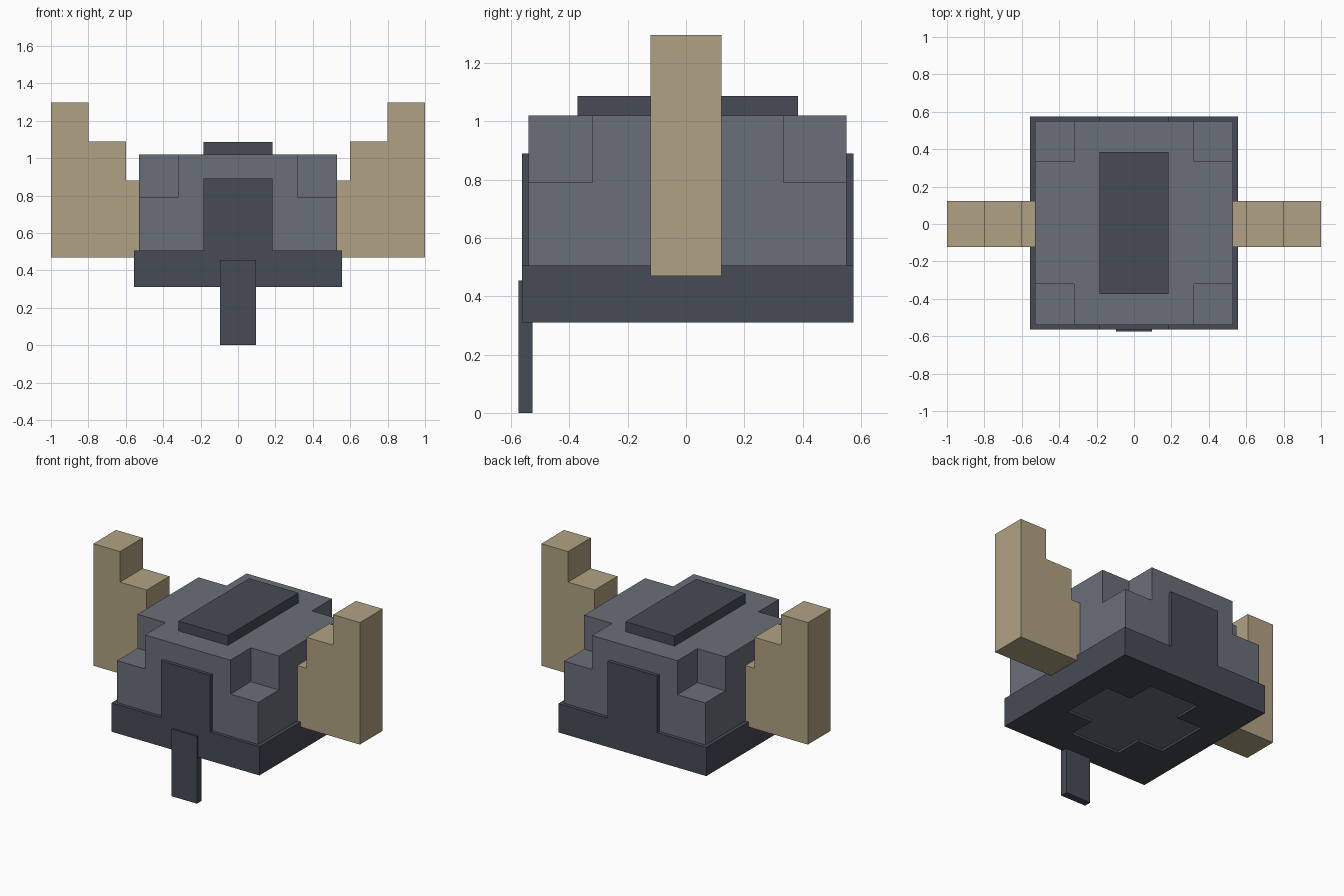
import bpy, bmesh
from mathutils import Vector

if "Cube" in bpy.data.objects:
    bpy.data.objects.remove(bpy.data.objects["Cube"])


def material(name, rgb):
    m = bpy.data.materials.new(name)
    m.diffuse_color = (*rgb, 1)
    m.use_nodes = True
    m.node_tree.nodes["Principled BSDF"].inputs["Base Color"].default_value = m.diffuse_color
    return m


steel = material("steel", (0.144, 0.156, 0.188))
iron = material("dark_iron", (0.061, 0.069, 0.089))
bone = material("bone", (0.434, 0.361, 0.227))


def prism(name, points, offset, mat=None):
    """Extrude a closed 3D outline by the offset vector."""
    bm = bmesh.new()
    face = bm.faces.new([bm.verts.new(p) for p in points])
    out = bmesh.ops.extrude_face_region(bm, geom=[face], use_keep_orig=True)
    moved = [v for v in out["geom"] if isinstance(v, bmesh.types.BMVert)]
    bmesh.ops.translate(bm, verts=moved, vec=Vector(offset))
    bmesh.ops.recalc_face_normals(bm, faces=bm.faces)
    mesh = bpy.data.meshes.new(name)
    bm.to_mesh(mesh)
    bm.free()
    if mat:
        mesh.materials.append(mat)
    obj = bpy.data.objects.new(name, mesh)
    bpy.context.collection.objects.link(obj)
    return obj


def box(name, x, y, z, mat=None):
    pts = [(x[0], y[0], z[0]), (x[1], y[0], z[0]), (x[1], y[1], z[0]), (x[0], y[1], z[0])]
    return prism(name, pts, (0, 0, z[1] - z[0]), mat)


def cut(target, cutter):
    mod = target.modifiers.new("cut", 'BOOLEAN')
    mod.operation = 'DIFFERENCE'
    mod.solver = 'EXACT'
    mod.object = cutter
    bpy.context.view_layer.objects.active = target
    bpy.ops.object.modifier_apply(modifier=mod.name)
    bpy.data.objects.remove(cutter)


# Dome with four notched upper corners
dome = box("dome", (-0.53, 0.53), (-0.54, 0.55), (0.325, 1.02), steel)
for x in ((-0.7, -0.32), (0.32, 0.7)):
    for y in ((-0.7, -0.32), (0.335, 0.7)):
        cut(dome, box("corner_cutter", x, y, (0.79, 1.2)))

# Rim band with front and back plates, as one inverted-T profile
half = [(0.555, 0.31), (0.555, 0.505), (0.185, 0.505), (0.185, 0.89)]
outline = half + [(-x, z) for x, z in reversed(half)]
band = prism("rim_band", [(x, -0.563, z) for x, z in outline], (0, 1.138, 0), iron)

# Cross-shaped opening in the underside, showing the dome's base
a, b = 0.185, 0.375
cross = [(b, -a), (b, a), (a, a), (a, b), (-a, b), (-a, a),
         (-b, a), (-b, -a), (-a, -a), (-a, -b), (a, -b), (a, -a)]
cut(band, prism("cross_cutter", [(x, y + 0.005, 0.25) for x, y in cross], (0, 0, 0.1)))

# Raised crest plate on top, and the nose guard
box("crest_plate", (-0.185, 0.185), (-0.373, 0.385), (1.0, 1.087), iron)
box("nose_guard", (-0.095, 0.095), (-0.575, -0.527), (0, 0.455), iron)

# Stepped horns, mirrored left and right
horn = [(0.5, 0.47), (1.0, 0.47), (1.0, 1.297), (0.8, 1.297),
        (0.8, 1.09), (0.6, 1.09), (0.6, 0.88), (0.5, 0.88)]
for side, s in (("left", -1), ("right", 1)):
    prism(side + "_horn", [(s * x, -0.122, z) for x, z in horn], (0, 0.244, 0), bone)
